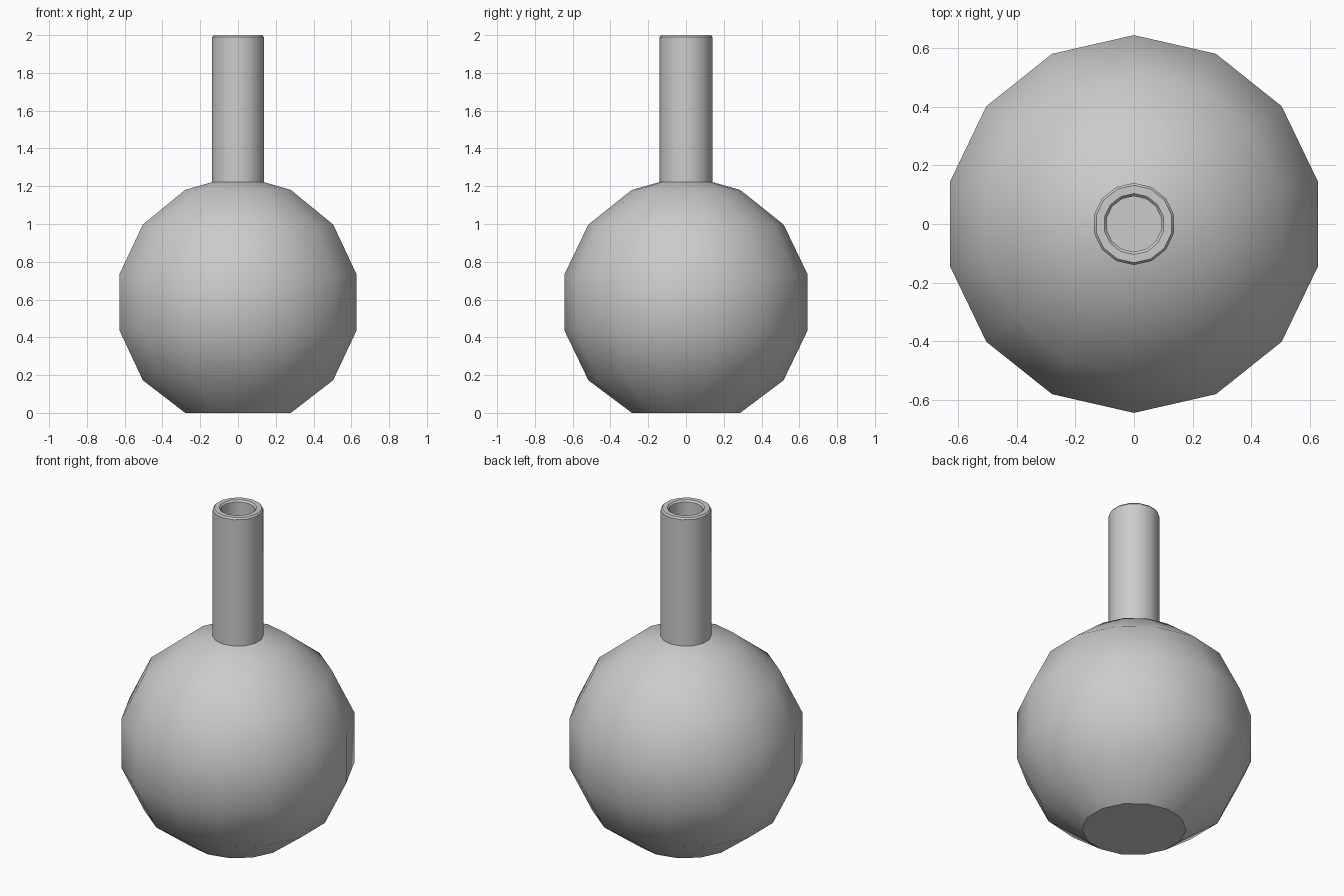
import bpy, math

if "Cube" in bpy.data.objects:
    bpy.data.objects.remove(bpy.data.objects["Cube"], do_unlink=True)

SIDES = 14

grey = bpy.data.materials.new("plain_grey")
grey.use_nodes = True
grey.diffuse_color = (0.6, 0.6, 0.6, 1)
grey.node_tree.nodes["Principled BSDF"].inputs["Base Color"].default_value = (0.6, 0.6, 0.6, 1)


def lathe(name, profile, cap_start=False, cap_end=False):
    """Revolve (radius, height) points about z, with a corner facing the front."""
    verts, faces = [], []
    for r, z in profile:
        for i in range(SIDES):
            a = 2 * math.pi * i / SIDES - math.pi / 2
            verts.append((r * math.cos(a), r * math.sin(a), z))
    for k in range(len(profile) - 1):
        for i in range(SIDES):
            j = (i + 1) % SIDES
            low, high = k * SIDES, (k + 1) * SIDES
            faces.append((low + i, low + j, high + j, high + i))
    if cap_start:
        faces.append(tuple(reversed(range(SIDES))))
    if cap_end:
        last = (len(profile) - 1) * SIDES
        faces.append(tuple(range(last, last + SIDES)))
    mesh = bpy.data.meshes.new(name)
    mesh.from_pydata(verts, [], faces)
    mesh.materials.append(grey)
    obj = bpy.data.objects.new(name, mesh)
    bpy.context.collection.objects.link(obj)
    bpy.ops.object.select_all(action="DESELECT")
    obj.select_set(True)
    bpy.context.view_layer.objects.active = obj
    bpy.ops.object.shade_smooth_by_angle(angle=math.radians(30))
    return obj


# Round bulb: six rings of a sphere, flat underneath, open under the neck
RADIUS, CENTRE = 0.661, 0.585
bulb = []
for k in range(6):
    lat = math.radians(-90 + 180 * (k + 1) / 7)
    bulb.append((RADIUS * math.cos(lat), max(0, CENTRE + RADIUS * math.sin(lat))))
bulb[0] = (bulb[0][0], 0)
bulb.append((0.14, 1.222))
lathe("bulb", bulb, cap_start=True)

# Hollow neck: outer wall, bevelled lip, bore and its floor
lathe("neck", [(0.14, 1.222), (0.14, 1.99), (0.132, 2.0), (0.104, 2.0),
               (0.095, 1.99), (0.095, 1.23)], cap_end=True)
